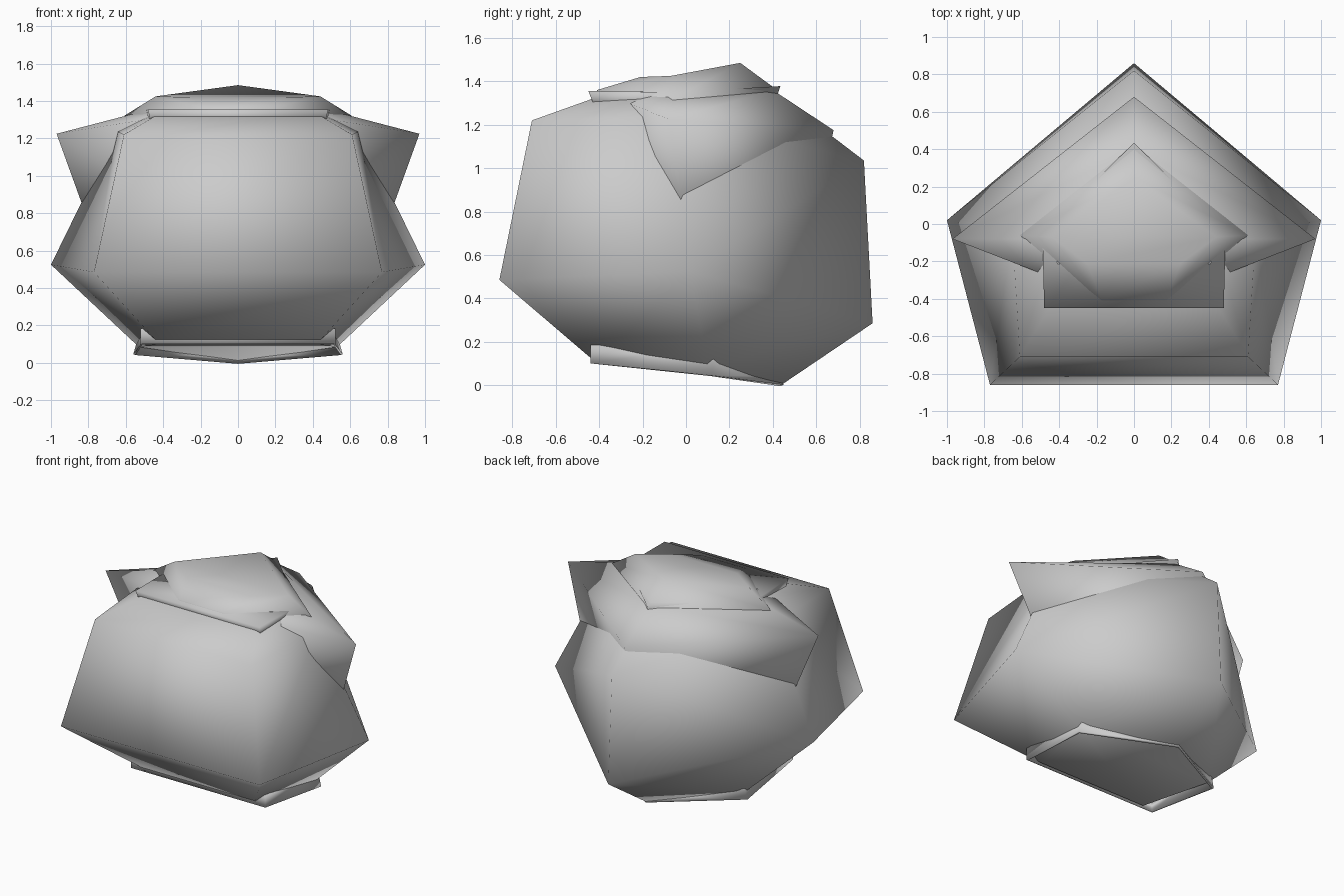
import bpy, bmesh

if "Cube" in bpy.data.objects:
    bpy.data.objects.remove(bpy.data.objects["Cube"])


def ring(front, side, back):
    """Mirrored five-sided ring: front corner, side corner, back point (y, z)."""
    fx, fy, fz = front
    sx, sy, sz = side
    by, bz = back
    return [(-fx, fy, fz), (fx, fy, fz), (sx, sy, sz), (0, by, bz), (-sx, sy, sz)]


def shell(name, rings, bottom=True, top=True, angle=1.3):
    """Loft pentagon rings into one shell with mirrored diagonals, optionally capped."""
    bm = bmesh.new()
    loops = [[bm.verts.new(p) for p in r] for r in rings]
    for a, b in zip(loops, loops[1:]):
        bm.faces.new((a[0], a[1], b[1], b[0]))
        for i, j in ((1, 2), (2, 3), (0, 4), (4, 3)):
            bm.faces.new((a[i], a[j], b[j]))
            bm.faces.new((a[i], b[j], b[i]))
    for v, wanted in ((loops[0], bottom), (loops[-1], top)):
        if wanted:
            bm.faces.new((v[0], v[1], v[2], v[4]))
            bm.faces.new((v[4], v[2], v[3]))
    bmesh.ops.recalc_face_normals(bm, faces=bm.faces[:])
    me = bpy.data.meshes.new(name)
    bm.to_mesh(me)
    bm.free()
    ob = bpy.data.objects.new(name, me)
    bpy.context.collection.objects.link(ob)
    bpy.ops.object.select_all(action='DESELECT')
    ob.select_set(True)
    bpy.context.view_layer.objects.active = ob
    bpy.ops.object.shade_smooth_by_angle(angle=angle)
    return ob


# Main five-sided body
shell("body", [
    ring((.42, -.41, .10), (.53, .10, .085), (.45, .008)),
    ring((.77, -.86, .485), (1.0, .02, .525), (.86, .285)),
    ring((.61, -.71, 1.22), (.65, -.05, 1.24), (.82, 1.035)),
    ring((.40, -.36, 1.345), (.42, -.05, 1.36), (.42, 1.34)),
])

# Flaring shell whose side points stick out as wings
shell("flared_shell", [
    ring((.25, -.25, .75), (.78, 0, .70), (.60, .80)),
    ring((.25, -.36, 1.34), (.97, -.08, 1.225), (.68, 1.175)),
    ring((.20, -.25, 1.37), (.45, -.08, 1.36), (.40, 1.36)),
], angle=3.1)

# Thin inner shell with only its rim corners showing near the top
shell("inner_rim", [
    ring((.47, -.42, 1.28), (.44, -.03, 1.25), (.40, 1.27)),
    ring((.48, -.45, 1.355), (.49, -.05, 1.35), (.435, 1.378)),
], angle=3.1)

# Faceted crown
shell("crown", [
    ring((.17, -.41, 1.33), (.62, -.07, 1.25), (.44, 1.30)),
    ring((.17, -.41, 1.36), (.61, -.06, 1.32), (.42, 1.36)),
    ring((.25, -.21, 1.42), (.44, -.07, 1.425), (.25, 1.485)),
], angle=3.1)

# Open collar around the base
collar = shell("base_collar", [
    ring((.52, -.44, .10), (.56, .12, .045), (.45, .002)),
    ring((.52, -.44, .185), (.52, .13, .185), (.43, .04)),
], bottom=False, top=False, angle=.6)
thick = collar.modifiers.new("thickness", 'SOLIDIFY')
thick.thickness = .015
